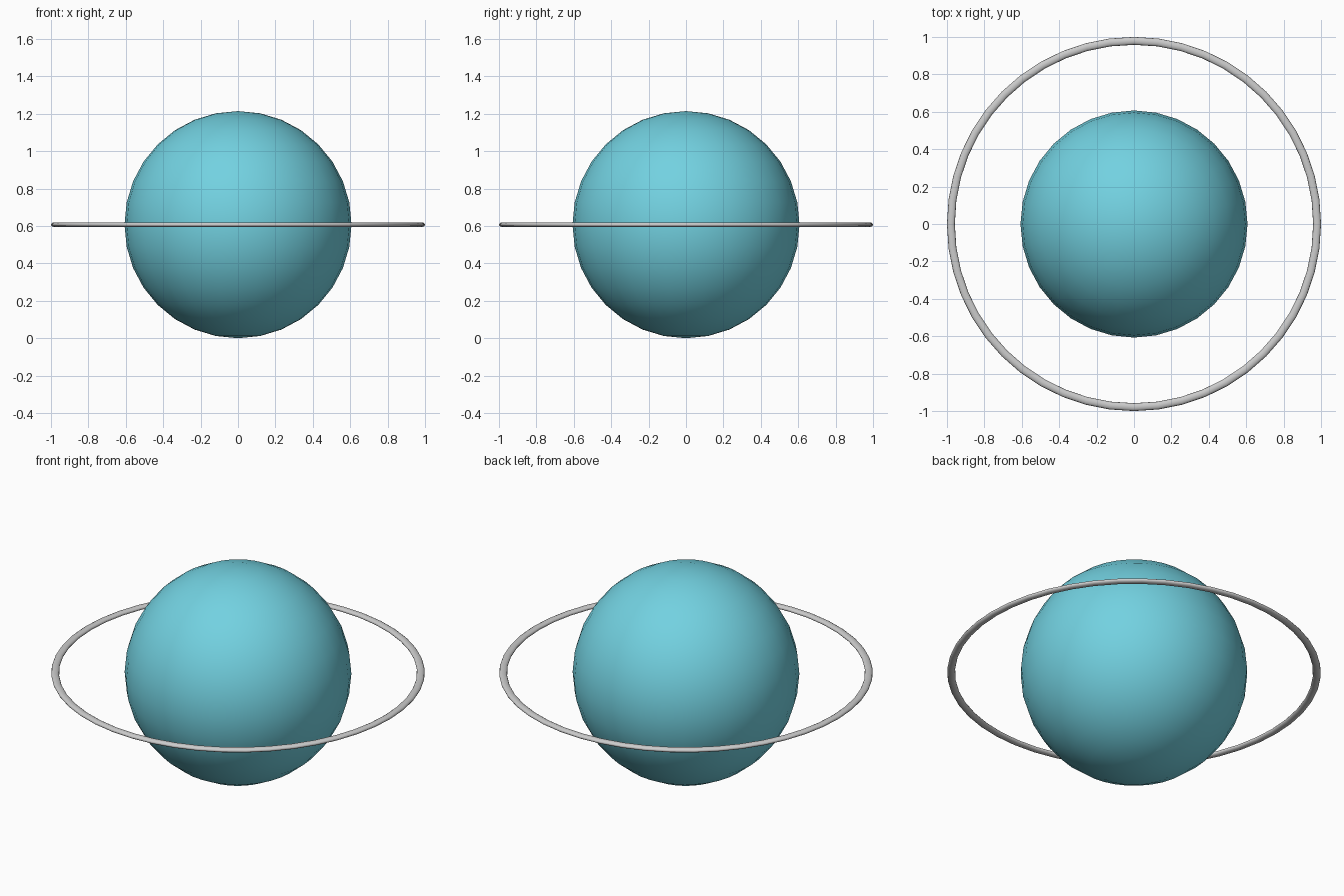
import bpy, math

if "Cube" in bpy.data.objects:
    bpy.data.objects.remove(bpy.data.objects["Cube"])

R = 0.607            # globe radius, also its centre height


def material(name, rgb):
    m = bpy.data.materials.new(name)
    m.diffuse_color = (*rgb, 1.0)
    m.use_nodes = True
    m.node_tree.nodes["Principled BSDF"].inputs["Base Color"].default_value = m.diffuse_color
    return m


def finish(obj, name, mat):
    obj.name = name
    obj.data.materials.append(mat)
    bpy.ops.object.shade_smooth()


# Globe
bpy.ops.mesh.primitive_uv_sphere_add(segments=32, ring_count=16, radius=R, location=(0, 0, R))
finish(bpy.context.object, "planet_globe", material("pale cyan", (0.17, 0.64, 0.75)))

# Slim flattened ring around the equator
TUBE = 0.021
bpy.ops.mesh.primitive_torus_add(major_radius=1 - TUBE, minor_radius=TUBE,
                                 major_segments=48, minor_segments=12, location=(0, 0, R))
ring = bpy.context.object
ring.scale.z = 0.6
bpy.ops.object.transform_apply(location=False, rotation=False, scale=True)
finish(ring, "planet_ring", material("light grey", (0.60, 0.60, 0.60)))
